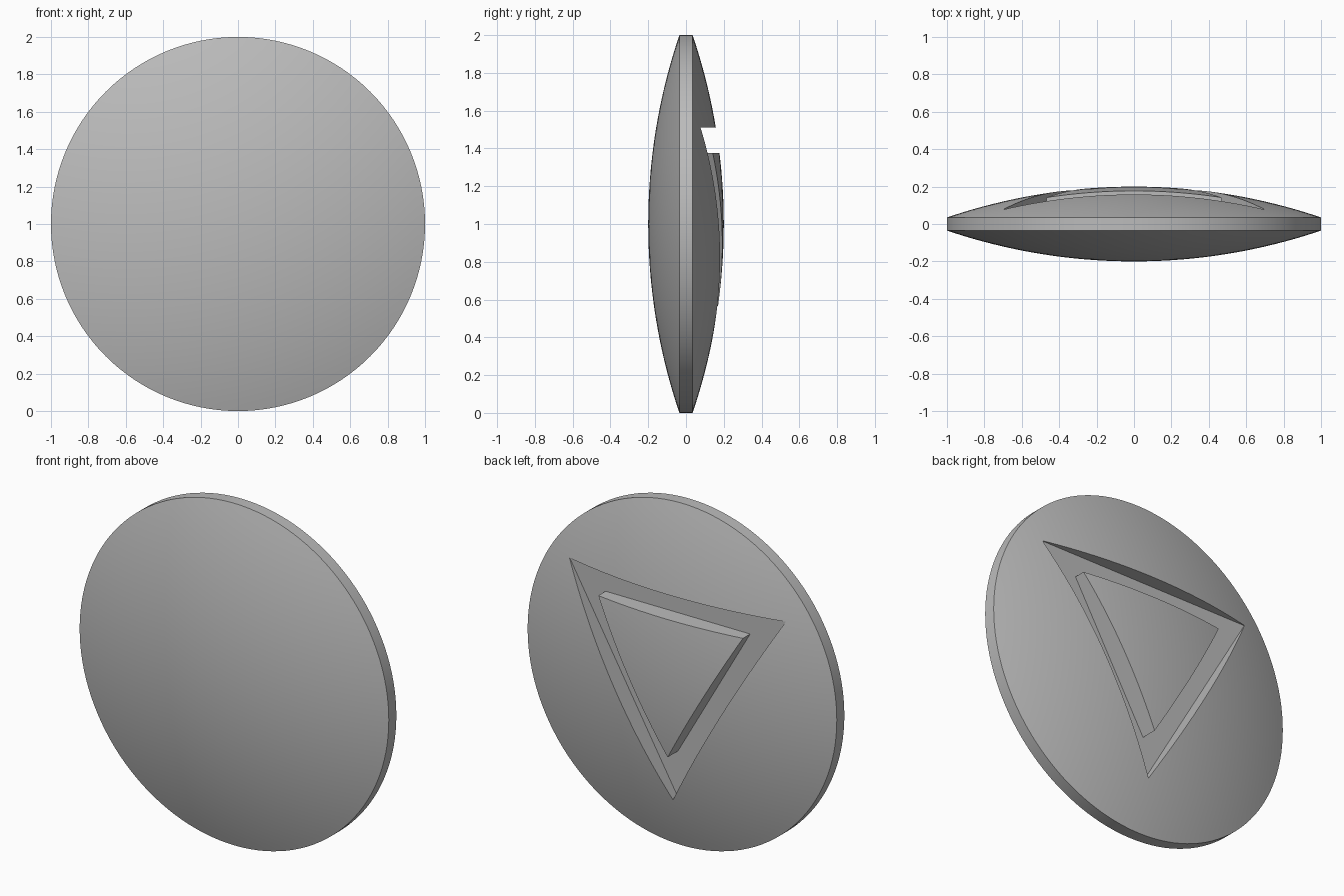
import bpy, bmesh, math
from mathutils import Matrix

if "Cube" in bpy.data.objects:
    bpy.data.objects.remove(bpy.data.objects["Cube"])

grey = bpy.data.materials.new("plain grey")
grey.use_nodes = True
grey.diffuse_color = (0.5, 0.5, 0.5, 1)
grey.node_tree.nodes["Principled BSDF"].inputs["Base Color"].default_value = grey.diffuse_color

RIM, BULGE = 0.035, 0.2            # half thickness at the rim and at the middle
RINGS, SIDES = 24, 128
SAG = BULGE - RIM
R = (1 + SAG * SAG) / (2 * SAG)    # radius of the spherical faces
FLOOR = 0.075                      # depth plane of the groove floor
TRI_Z, OUTER, INNER = 1.106, 0.808, 0.54


def add_object(name, bm):
    mesh = bpy.data.meshes.new(name)
    bmesh.ops.recalc_face_normals(bm, faces=bm.faces)
    bm.to_mesh(mesh)
    bm.free()
    mesh.materials.append(grey)
    obj = bpy.data.objects.new(name, mesh)
    bpy.context.collection.objects.link(obj)
    return obj


def lens():
    """Spin half of a lens section around the front-to-back axis."""
    dome = [(i / RINGS, BULGE - R + math.sqrt(R * R - (i / RINGS) ** 2)) for i in range(RINGS + 1)]
    profile = dome + [(r, -y) for r, y in reversed(dome)]
    bm = bmesh.new()
    verts = [bm.verts.new((r, y, 0)) for r, y in profile]
    edges = [bm.edges.new(pair) for pair in zip(verts, verts[1:])]
    bmesh.ops.spin(bm, geom=verts + edges, cent=(0, 0, 0), axis=(0, 1, 0),
                   angle=math.tau, steps=SIDES, use_duplicate=False)
    bmesh.ops.remove_doubles(bm, verts=bm.verts, dist=1e-5)
    bmesh.ops.translate(bm, verts=bm.verts, vec=(0, 0, 1))
    return add_object("disc", bm)


def triangle_frame():
    """Point-down triangular ring that cuts the groove."""
    bm = bmesh.new()

    def ring(radius, y):
        return [bm.verts.new((radius * math.cos(a), y, TRI_Z + radius * math.sin(a)))
                for a in (math.radians(30 + 120 * i) for i in range(3))]

    loops = [ring(OUTER, FLOOR), ring(OUTER, 0.4), ring(INNER, 0.4), ring(INNER, FLOOR)]
    for a, b in zip(loops, loops[1:] + loops[:1]):
        for i in range(3):
            j = (i + 1) % 3
            bm.faces.new((a[i], a[j], b[j], b[i]))
    return add_object("groove_cutter", bm)


# Disc with the triangular groove cut into its back
disc = lens()
cutter = triangle_frame()
groove = disc.modifiers.new("groove", 'BOOLEAN')
groove.operation = 'DIFFERENCE'
groove.solver = 'EXACT'
groove.object = cutter

bpy.ops.object.select_all(action='DESELECT')
disc.select_set(True)
bpy.context.view_layer.objects.active = disc
bpy.ops.object.modifier_apply(modifier=groove.name)
bpy.data.objects.remove(cutter)
bpy.ops.object.shade_smooth_by_angle(angle=math.radians(30))
